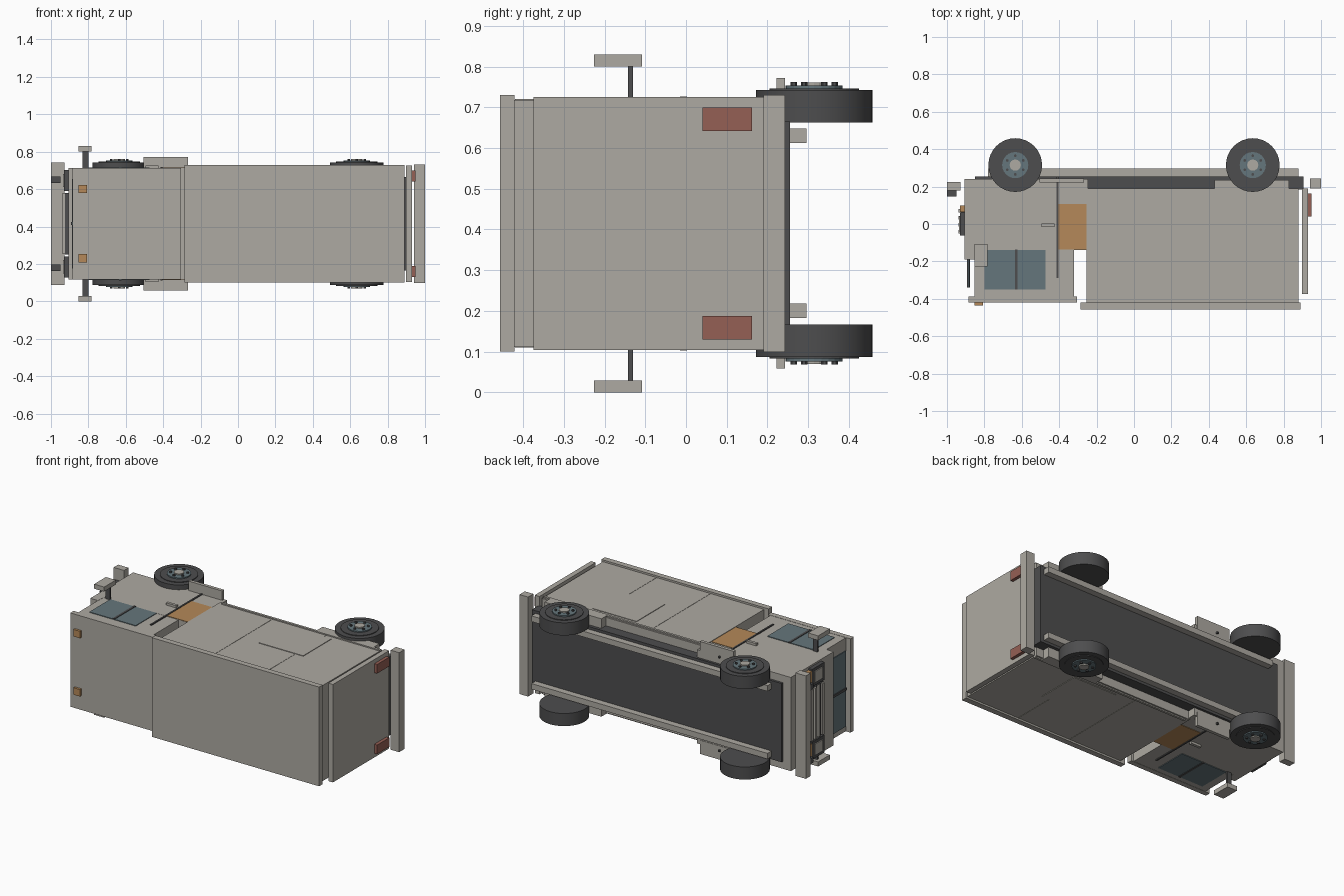
import bpy, math
from mathutils import Matrix

if "Cube" in bpy.data.objects:
    bpy.data.objects.remove(bpy.data.objects["Cube"])

ZC = 0.415  # mid-plane of the van, which lies on its side


def material(name, rgb):
    m = bpy.data.materials.new(name)
    m.diffuse_color = (*rgb, 1)
    m.use_nodes = True
    m.node_tree.nodes["Principled BSDF"].inputs["Base Color"].default_value = m.diffuse_color
    return m


GREY = material("body_grey", (0.42, 0.40, 0.36))
DARK = material("rubber_dark", (0.075, 0.075, 0.077))
ORANGE = material("amber_orange", (0.46, 0.25, 0.10))
BLUE = material("glass_blue", (0.13, 0.18, 0.20))
RED = material("lamp_red", (0.30, 0.115, 0.09))


def box(name, x, y, z, mat):
    """Box from (min, max) ranges on each axis."""
    bpy.ops.mesh.primitive_cube_add(size=1)
    o = bpy.context.object
    o.name = name
    lo, hi = zip(x, y, z)
    o.data.transform(Matrix.Translation([(a + b) / 2 for a, b in zip(lo, hi)])
                     @ Matrix.Diagonal([abs(b - a) for a, b in zip(lo, hi)] + [1]))
    o.data.materials.append(mat)
    return o


def mid(name, x, y, half, mat):
    """Box centred on the mid-plane."""
    return box(name, x, y, (ZC - half, ZC + half), mat)


def pair(name, x, y, d, mat):
    """Mirrored boxes at distance range d from the mid-plane."""
    box(name + "_left", x, y, (ZC + d[0], ZC + d[1]), mat)
    box(name + "_right", x, y, (ZC - d[1], ZC - d[0]), mat)


def disc(name, x, y, s, d, r, mat, n=32):
    """Cylinder along z between distances d on side s."""
    bpy.ops.mesh.primitive_cylinder_add(vertices=n, radius=r, depth=d[1] - d[0],
                                        location=(x, y, ZC + s * (d[0] + d[1]) / 2))
    o = bpy.context.object
    o.name = name
    o.data.materials.append(mat)
    return o


# cargo body
mid("cargo_box", (-0.254, 0.88), (-0.425, 0.19), 0.3035, GREY)
mid("cargo_roof", (-0.286, 0.89), (-0.457, -0.421), 0.315, GREY)
mid("rear_door", (0.897, 0.93), (-0.375, 0.19), 0.311, GREY)
pair("cargo_skirt", (-0.23, 0.88), (0.165, 0.18), (0.30, 0.311), GREY)
pair("side_hatch", (0.25, 0.56), (-0.145, 0.14), (0.30, 0.307), GREY)
for i, sx in enumerate((0.12, 0.50)):
    pair(f"side_seam_{i}", (sx, sx + 0.006), (-0.42, 0.165), (0.30, 0.305), GREY)
pair("rear_fender", (0.43, 0.83), (0.165, 0.235), (0.25, 0.311), GREY)

# cab
mid("cab_lower", (-0.853, -0.245), (-0.138, 0.24), 0.2975, GREY)
mid("cab_nose", (-0.905, -0.85), (-0.19, 0.24), 0.2975, GREY)
mid("cab_upper", (-0.853, -0.322), (-0.39, -0.13), 0.2965, GREY)
mid("cab_roof", (-0.885, -0.305), (-0.42, -0.387), 0.298, GREY)
mid("windshield", (-0.887, -0.879), (-0.34, -0.19), 0.24, BLUE)
mid("windshield_post", (-0.892, -0.878), (-0.34, -0.19), 0.008, DARK)
pair("side_window", (-0.80, -0.474), (-0.35, -0.14), (0.295, 0.3005), BLUE)
pair("window_post", (-0.636, -0.622), (-0.35, -0.137), (0.295, 0.304), DARK)
pair("door_seam", (-0.414, -0.404), (-0.29, 0.255), (0.292, 0.303), DARK)
pair("door_handle", (-0.495, -0.425), (-0.015, 0.003), (0.295, 0.312), GREY)
pair("orange_panel", (-0.403, -0.254), (-0.137, 0.108), (0.293, 0.3005), ORANGE)
pair("side_step", (-0.505, -0.267), (0.222, 0.243), (0.27, 0.357), GREY)
pair("mirror_arm", (-0.832, -0.80), (-0.142, -0.13), (0.29, 0.39), DARK)
pair("mirror", (-0.853, -0.783), (-0.226, -0.108), (0.386, 0.415), GREY)
pair("roof_marker", (-0.853, -0.807), (-0.435, -0.418), (0.163, 0.207), ORANGE)

# front end
pair("headlight_frame", (-0.93, -0.904), (-0.062, 0.062), (0.175, 0.287), DARK)
pair("headlight", (-0.936, -0.928), (-0.04, 0.04), (0.195, 0.267), GREY)
pair("turn_signal", (-0.93, -0.904), (0.064, 0.1), (0.185, 0.277), ORANGE)
mid("grille", (-0.926, -0.904), (-0.058, 0.09), 0.165, DARK)
for i in range(4):
    y0 = -0.05 + i * 0.037
    mid(f"grille_bar_{i}", (-0.938, -0.924), (y0, y0 + 0.018), 0.163, GREY)
mid("front_bumper", (-1.0, -0.927), (0.18, 0.225), 0.327, GREY)
pair("bumper_block", (-1.0, -0.95), (0.148, 0.18), (0.217, 0.252), DARK)

# rear end
mid("rear_bumper", (0.94, 1.0), (0.19, 0.243), 0.316, GREY)
pair("tail_light", (0.928, 0.95), (0.04, 0.162), (0.227, 0.285), RED)

# chassis
mid("chassis", (-0.85, 0.905), (0.185, 0.255), 0.25, DARK)
pair("frame_rail", (-0.78, 0.88), (0.25, 0.296), (0.197, 0.233), GREY)

# wheels
for ax in (-0.635, 0.635):
    for s in (-1, 1):
        wy = 0.315
        tire = disc("tire", ax, wy, s, (0.248, 0.328), 0.1435, DARK)
        bpy.ops.object.shade_smooth_by_angle(angle=math.radians(30))
        disc("tire_ring", ax, wy, s, (0.32, 0.332), 0.11, DARK)
        disc("wheel_rim", ax, wy, s, (0.32, 0.339), 0.07, BLUE, 24)
        disc("hub_cap", ax, wy, s, (0.33, 0.346), 0.03, GREY, 16)
        for k in range(6):
            a = math.radians(60 * k + 30)
            disc("lug_nut", ax + 0.05 * math.cos(a), wy + 0.05 * math.sin(a), s,
                 (0.33, 0.347), 0.008, DARK, 6)
